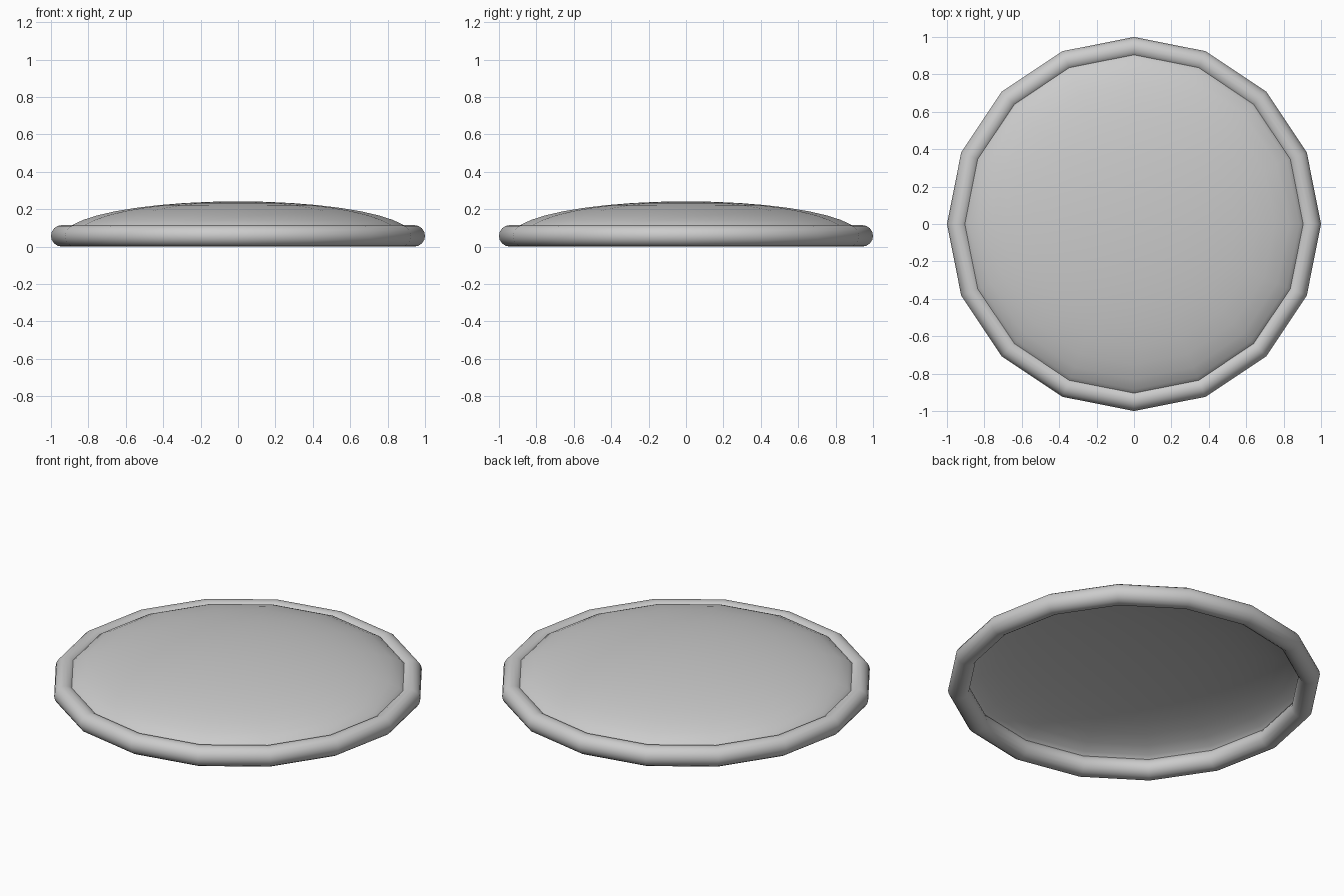
import bpy, bmesh, math

if "Cube" in bpy.data.objects:
    bpy.data.objects.remove(bpy.data.objects["Cube"])

SIDES = 16


def lathe(name, profile, closed=False):
    """Revolve (radius, z) points about the z axis in SIDES steps."""
    bm = bmesh.new()
    rings = []
    for r, z in profile:
        if r < 1e-5:
            rings.append([bm.verts.new((0, 0, z))] * SIDES)
        else:
            rings.append([bm.verts.new((r * math.cos(2 * math.pi * i / SIDES),
                                        r * math.sin(2 * math.pi * i / SIDES), z))
                          for i in range(SIDES)])
    pairs = list(zip(rings, rings[1:]))
    if closed:
        pairs.append((rings[-1], rings[0]))
    for a, b in pairs:
        for i in range(SIDES):
            j = (i + 1) % SIDES
            corners = list(dict.fromkeys((a[i], a[j], b[j], b[i])))
            bm.faces.new(corners)
    bmesh.ops.recalc_face_normals(bm, faces=bm.faces)
    mesh = bpy.data.meshes.new(name)
    bm.to_mesh(mesh)
    bm.free()
    obj = bpy.data.objects.new(name, mesh)
    bpy.context.collection.objects.link(obj)
    bpy.ops.object.select_all(action='DESELECT')
    obj.select_set(True)
    bpy.context.view_layer.objects.active = obj
    bpy.ops.object.shade_smooth_by_angle(angle=math.radians(35))
    return obj


# rounded rim: a tube resting on the ground
TUBE = 0.0575
lathe("rim", [(1 - TUBE + TUBE * math.cos(2 * math.pi * k / 16),
               TUBE + TUBE * math.sin(2 * math.pi * k / 16)) for k in range(16)],
      closed=True)

# shallow domed lid: open underneath, its edge buried in the rim
STEPS = 10
lathe("dome", [(0.93 * math.cos(math.pi / 2 * k / STEPS),
                0.06 + 0.182 * math.sin(math.pi / 2 * k / STEPS))
               for k in range(STEPS + 1)])
